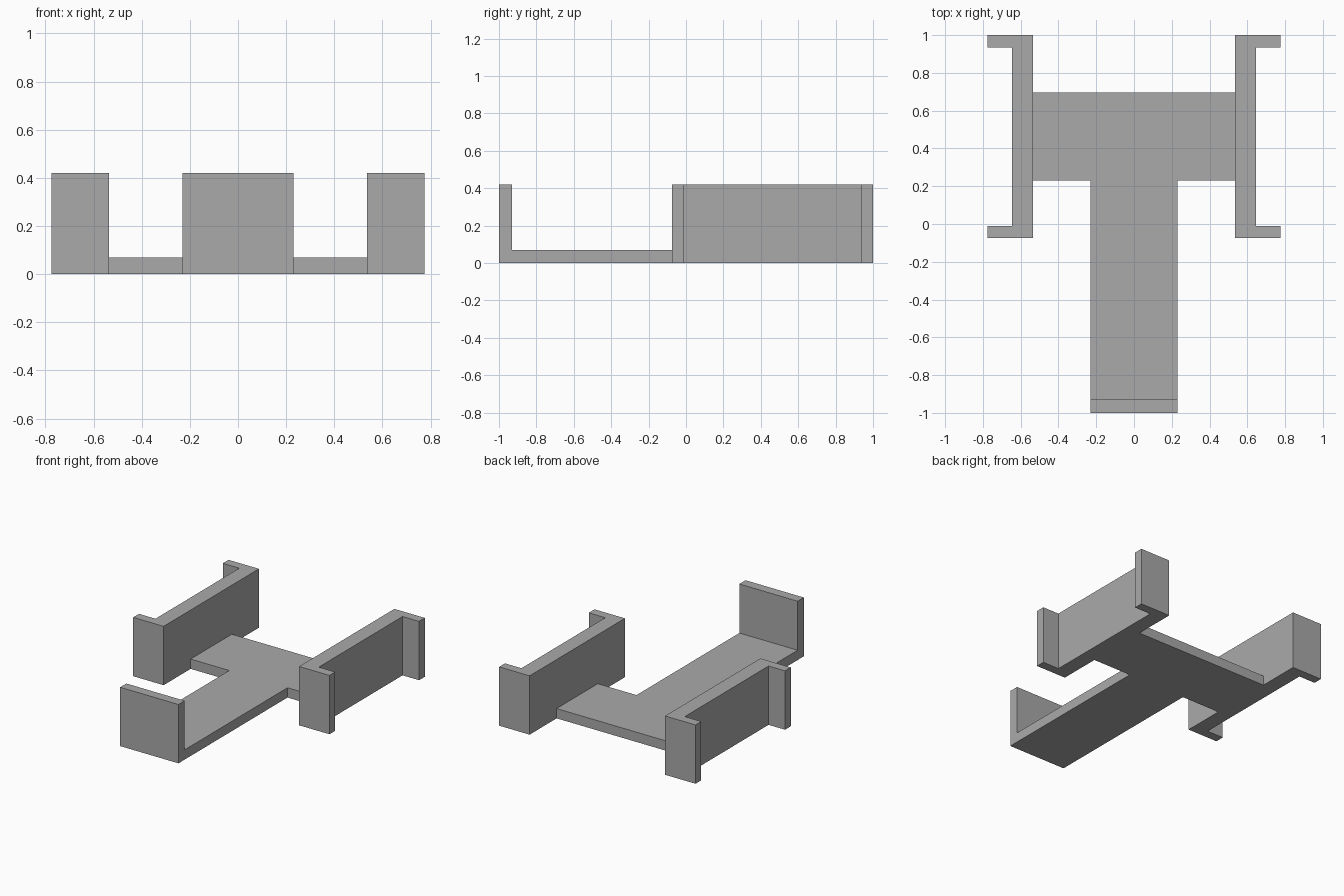
import bpy
import bmesh

cube = bpy.data.objects.get("Cube")
if cube:
    bpy.data.objects.remove(cube, do_unlink=True)

HEIGHT = 0.42
PLATE = 0.07

grey = bpy.data.materials.new("plain grey")
grey.use_nodes = True
colour = (0.4, 0.4, 0.4, 1)
grey.diffuse_color = colour
grey.node_tree.nodes["Principled BSDF"].inputs["Base Color"].default_value = colour


def extrude_profile(name, outline, direction):
    """Make a solid by sweeping a closed outline along a direction."""
    bm = bmesh.new()
    face = bm.faces.new([bm.verts.new(p) for p in outline])
    swept = bmesh.ops.extrude_face_region(bm, geom=[face])["geom"]
    moved = [v for v in swept if isinstance(v, bmesh.types.BMVert)]
    bmesh.ops.translate(bm, verts=moved, vec=direction)
    bmesh.ops.recalc_face_normals(bm, faces=bm.faces)
    mesh = bpy.data.meshes.new(name)
    bm.to_mesh(mesh)
    bm.free()
    mesh.materials.append(grey)
    obj = bpy.data.objects.new(name, mesh)
    bpy.context.collection.objects.link(obj)
    return obj


# Long tongue with an upturned front lip, an L seen from the side
LIP_BACK, BAR_FRONT, BAR_BACK = -0.93, 0.23, 0.695
TONGUE, WALL_IN, WALL_OUT, FLANGE = 0.23, 0.535, 0.645, 0.775
side = [(-1, 0), (BAR_FRONT, 0), (BAR_FRONT, PLATE),
        (LIP_BACK, PLATE), (LIP_BACK, HEIGHT), (-1, HEIGHT)]
extrude_profile("tongue_with_front_lip",
                [(-TONGUE, y, z) for y, z in side], (2 * TONGUE, 0, 0))

# Cross plate joining the two side channels
bar = [(-WALL_IN, BAR_FRONT), (WALL_IN, BAR_FRONT),
       (WALL_IN, BAR_BACK), (-WALL_IN, BAR_BACK)]
extrude_profile("cross_plate", [(x, y, 0) for x, y in bar], (0, 0, PLATE))

# C-shaped side channels, open outwards
channel = [(WALL_IN, -0.075), (FLANGE, -0.075), (FLANGE, -0.01), (WALL_OUT, -0.01),
           (WALL_OUT, 0.935), (FLANGE, 0.935), (FLANGE, 1), (WALL_IN, 1)]
for name, sign in (("left_channel", 1), ("right_channel", -1)):
    extrude_profile(name, [(sign * x, y, 0) for x, y in channel], (0, 0, HEIGHT))
